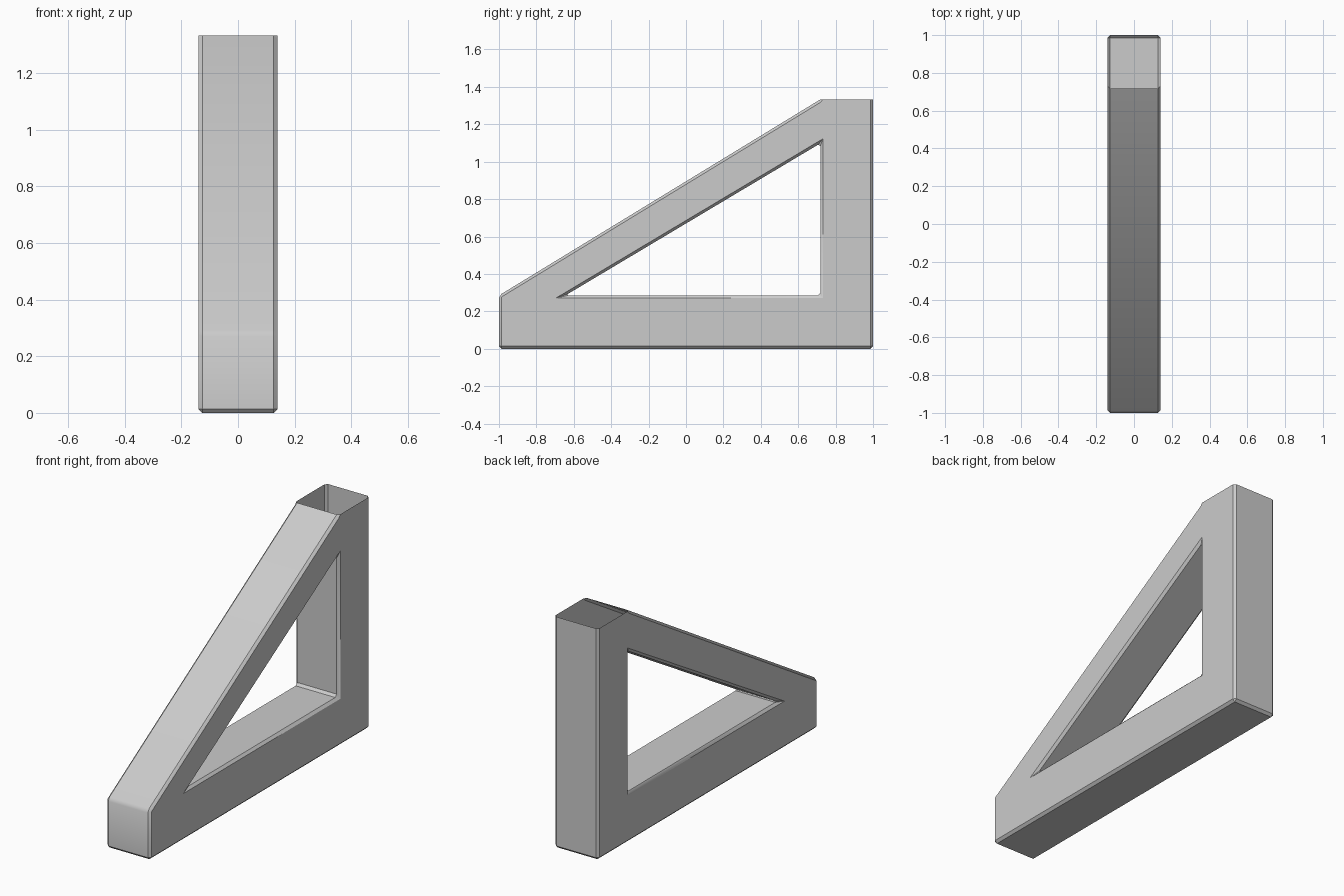
import bpy, bmesh, math

if "Cube" in bpy.data.objects:
    bpy.data.objects.remove(bpy.data.objects["Cube"])

HALF = 0.14      # half width in x
CHAMFER = 0.014

# side profile (y, z): outer outline and triangular opening
outer = [(-1, 0), (1, 0), (1, 1.333), (0.718, 1.333), (-1, 0.285)]
inner = [(-0.645, 0.285), (0.718, 0.285), (0.718, 1.098)]
points = outer + inner
n = len(points)

bm = bmesh.new()
right = [bm.verts.new((HALF, y, z)) for y, z in points]
left = [bm.verts.new((-HALF, y, z)) for y, z in points]

# side panels around the opening
for f in [(0, 1, 6, 5), (1, 2, 3, 7, 6), (3, 4, 5, 7), (4, 0, 5)]:
    bm.faces.new([right[i] for i in f])
    bm.faces.new([left[i] for i in reversed(f)])

# outer walls (top of the post, 2-3, stays open) and opening walls
for a, b in [(0, 1), (1, 2), (3, 4), (4, 0), (6, 5), (7, 6), (5, 7)]:
    bm.faces.new([right[b], right[a], left[a], left[b]])
bmesh.ops.recalc_face_normals(bm, faces=bm.faces)

# chamfer every sharp edge except the open rim
sharp = [e for e in bm.edges
         if len(e.link_faces) == 2 and e.calc_face_angle() > math.radians(30)]
bmesh.ops.bevel(bm, geom=sharp, offset=CHAMFER, offset_type='OFFSET',
                segments=1, profile=0.5, affect='EDGES', clamp_overlap=True)

mesh = bpy.data.meshes.new("triangular_bracket")
bm.to_mesh(mesh)
bm.free()
bracket = bpy.data.objects.new("triangular_bracket", mesh)
bpy.context.collection.objects.link(bracket)

bpy.context.view_layer.objects.active = bracket
bracket.select_set(True)
bpy.ops.object.shade_smooth_by_angle(angle=math.radians(32))
